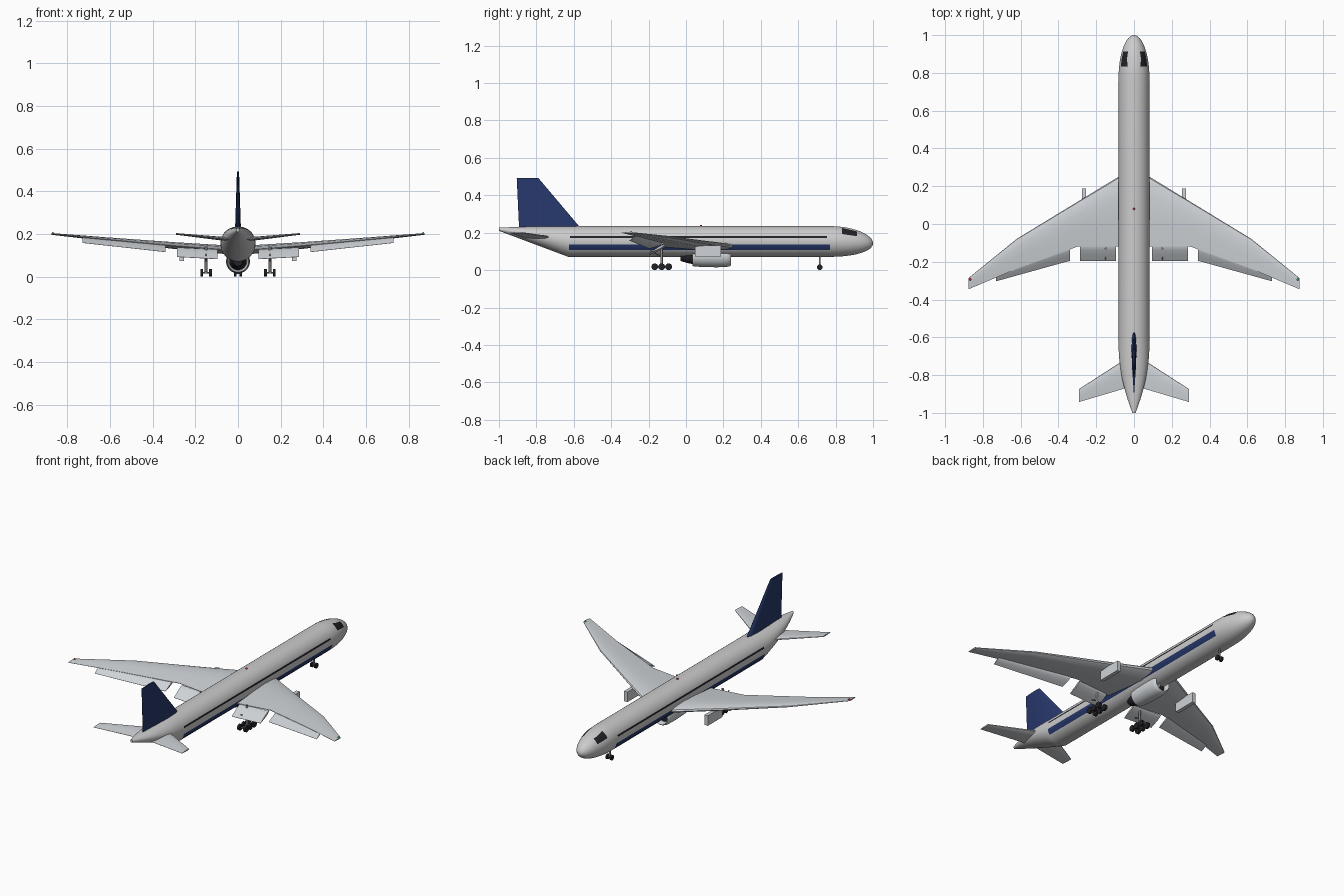
import bpy, bmesh, math
from mathutils import Vector

if "Cube" in bpy.data.objects:
    bpy.data.objects.remove(bpy.data.objects["Cube"])


def material(name, rgb):
    m = bpy.data.materials.new(name)
    m.diffuse_color = (*rgb, 1)
    m.use_nodes = True
    m.node_tree.nodes["Principled BSDF"].inputs["Base Color"].default_value = m.diffuse_color
    return m


WHITE = material("white", (0.83, 0.83, 0.84))
GREY = material("wing_grey", (0.62, 0.65, 0.68))
BLUE = material("blue", (0.02, 0.04, 0.15))
DARK = material("dark", (0.015, 0.015, 0.02))
STEEL = material("steel", (0.3, 0.3, 0.32))
RED = material("red", (0.7, 0.02, 0.02))
GREEN = material("green", (0.02, 0.5, 0.08))


def finish(ob, mat, angle=35):
    ob.data.materials.append(mat)
    bpy.ops.object.select_all(action='DESELECT')
    ob.select_set(True)
    bpy.context.view_layer.objects.active = ob
    bpy.ops.object.shade_smooth_by_angle(angle=math.radians(angle))
    return ob


def bm_object(name, bm, mat, angle=35):
    me = bpy.data.meshes.new(name)
    bm.to_mesh(me)
    bm.free()
    ob = bpy.data.objects.new(name, me)
    bpy.context.collection.objects.link(ob)
    return finish(ob, mat, angle)


def loft(name, rings, mat, angle=35):
    """Skin closed rings of equal point count and cap both ends."""
    bm = bmesh.new()
    vr = [[bm.verts.new(p) for p in r] for r in rings]
    n = len(vr[0])
    for a, b in zip(vr, vr[1:]):
        for i in range(n):
            bm.faces.new((a[i], a[(i + 1) % n], b[(i + 1) % n], b[i]))
    bm.faces.new(vr[0])
    bm.faces.new(vr[-1])
    bmesh.ops.recalc_face_normals(bm, faces=bm.faces)
    return bm_object(name, bm, mat, angle)


FOIL = [(0, 0), (.02, .2), (.1, .38), (.3, .5), (.6, .36), (1, .04),
        (1, -.04), (.6, -.36), (.3, -.5), (.1, -.38), (.02, -.2)]


def foil(le, te, thick, n=(0, 0, 1)):
    le, te, n = Vector(le), Vector(te), Vector(n)
    return [le + (te - le) * u + n * (v * thick) for u, v in FOIL]


def rod(name, p, q, r, mat, sides=12):
    p, q = Vector(p), Vector(q)
    d = q - p
    bpy.ops.mesh.primitive_cylinder_add(vertices=sides, radius=r, depth=d.length, location=(p + q) / 2,
                                        rotation=d.to_track_quat('Z', 'Y').to_euler())
    ob = bpy.context.object
    ob.name = name
    return finish(ob, mat)


def box(name, loc, size, mat):
    bpy.ops.mesh.primitive_cube_add(size=1, location=loc)
    ob = bpy.context.object
    ob.name, ob.scale = name, size
    return finish(ob, mat)


def ball(name, loc, r, mat):
    bpy.ops.mesh.primitive_uv_sphere_add(segments=12, ring_count=8, radius=r, location=loc)
    bpy.context.object.name = name
    return finish(bpy.context.object, mat)


# Fuselage cross-section at y: half width, half height, centre height
def section(y):
    if y > 0.77:
        t = min((y - 0.77) / 0.23, 1)
        k = max(math.sqrt(1 - t * t), 0.02)
        return 0.082 * k, 0.082 * k, 0.153 - 0.009 * t * t
    if y < -0.63:
        t = (-0.63 - y) / 0.37
        top, bot = 0.235 - 0.008 * t * t, 0.071 + 0.139 * t
        return 0.074 * (1 - t ** 2) + 0.008, (top - bot) / 2, (top + bot) / 2
    return 0.082, 0.082, 0.153


def hull_ring(y, n=40):
    w, h, zc = section(y)
    return [(w * math.cos(2 * math.pi * i / n), y, zc + h * math.sin(2 * math.pi * i / n)) for i in range(n)]


ys = [-1 + 0.37 * i / 10 for i in range(11)] + [-0.2, 0.3]
ys += [0.77 + 0.23 * math.sin(math.pi / 2 * i / 12) for i in range(13)]
loft("fuselage", [hull_ring(y) for y in ys], WHITE)


def hull_patch(name, s, y0, y1, lo, hi, mat, ny=6, nz=5):
    """Thin sheet hugging the hull; lo and hi give heights at both ends."""
    bm = bmesh.new()
    grid = []
    for i in range(ny + 1):
        u = i / ny
        y = y0 + (y1 - y0) * u
        w, h, zc = section(y)
        a, b = [math.asin(max(-1, min(1, (e[0] + (e[1] - e[0]) * u - zc) / h))) for e in (lo, hi)]
        angs = [a + (b - a) * j / nz for j in range(nz + 1)]
        grid.append([bm.verts.new((s * (w + .0012) * math.cos(t), y, zc + (h + .0012) * math.sin(t))) for t in angs])
    for a, b in zip(grid, grid[1:]):
        for j in range(nz):
            f = bm.faces.new((a[j], b[j], b[j + 1], a[j + 1]))
            f.normal_update()
            if f.normal.x * s < 0:
                f.normal_flip()
    return bm_object(name, bm, mat)


# Vertical fin
loft("tail_fin", [foil((0, -.555, .215), (0, -.892, .215), .028, (1, 0, 0)),
                  foil((0, -.79, .493), (0, -.905, .493), .010, (1, 0, 0))], BLUE)

for s, side in ((1, "right"), (-1, "left")):
    # Wing and tailplane
    loft(side + "_wing", [foil((s * x, a, z), (s * x, b, z - d), t) for x, a, b, z, d, t in (
        (.04, .276, -.12, .125, .002, .042), (.30, .117, -.12, .146, .002, .032),
        (.62, -.078, -.237, .176, .002, .018), (.875, -.285, -.345, .2, 0, .008))], GREY)
    loft(side + "_tailplane", [foil((s * .03, -.705, .173), (s * .03, -.865, .173), .02),
                               foil((s * .29, -.873, .2), (s * .29, -.942, .2), .008)], GREY)

    # Lowered flaps
    loft(side + "_inner_flap", [foil((s * x, -.115, z), (s * x, -.195, z - .043), .014)
                                for x, z in ((.095, .125), (.285, .135))], GREY)
    loft(side + "_outer_flap", [foil((s * .34, -.125, .145), (s * .34, -.195, .115), .012),
                                foil((s * .73, -.265, .182), (s * .73, -.303, .158), .007)], GREY)

    # Pylon and wing tip light
    box(side + "_pylon", (s * .264, .118, .102), (.022, .14, .06), GREY)
    ball(side + "_tip_light", (s * .868, -.293, .201), .007, GREEN if s > 0 else RED)

    # Stripe, window line and cockpit window
    hull_patch(side + "_stripe", s, -.625, .77, (.107, .107), (.138, .138), BLUE)
    hull_patch(side + "_window_line", s, -.62, .755, (.171, .171), (.181, .181), DARK, nz=2)
    hull_patch(side + "_cockpit_window", s, .835, .913, (.192, .181), (.224, .206), DARK)

    # Main landing gear with six wheels
    gx = s * .15
    rod(side + "_main_strut", (gx, -.13, .02), (gx, -.13, .14), .006, STEEL)
    rod(side + "_main_brace", (gx, -.13, .07), (gx, -.19, .105), .003, STEEL, 8)
    box(side + "_bogie_beam", (gx, -.13, .019), (.01, .085, .008), STEEL)
    for y in (-.167, -.13, -.093):
        rod(side + "_main_axle", (gx - .022, y, .018), (gx + .022, y, .018), .003, STEEL, 8)
        for o in (-.02, .02):
            rod(side + "_main_wheel", (gx + o - .007, y, .018), (gx + o + .007, y, .018), .018, DARK, 20)

    # Nose wheel
    rod(side + "_nose_wheel", (s * .008, .715, .015), (s * .018, .715, .015), .015, DARK, 20)

# Nose gear strut and axle
rod("nose_strut", (0, .715, .015), (0, .715, .085), .005, STEEL)
rod("nose_axle", (-.012, .715, .015), (.012, .715, .015), .003, STEEL, 8)


# Engine under the belly, spun from profiles
def spin_y(name, prof, zc, mat, n=32):
    rings = [[(r * math.cos(2 * math.pi * i / n), y, zc + r * math.sin(2 * math.pi * i / n)) for i in range(n)]
             for y, r in prof]
    return loft(name, rings, mat)


spin_y("engine_nacelle", [(.05, .042), (.035, .05), (.08, .054), (.16, .056), (.215, .055), (.235, .05),
                          (.24, .045), (.232, .042), (.2, .041)], .071, GREY)
spin_y("engine_fan", [(.2, .0405), (.204, .0405)], .071, DARK)
spin_y("engine_spinner", [(.2, .014), (.215, .009), (.225, .002)], .071, STEEL)
spin_y("engine_core", [(.055, .041), (.03, .038), (0, .031), (-.03, .022)], .071, DARK)

# Beacon on the roof
ball("roof_beacon", (0, .08, .236), .006, RED)
